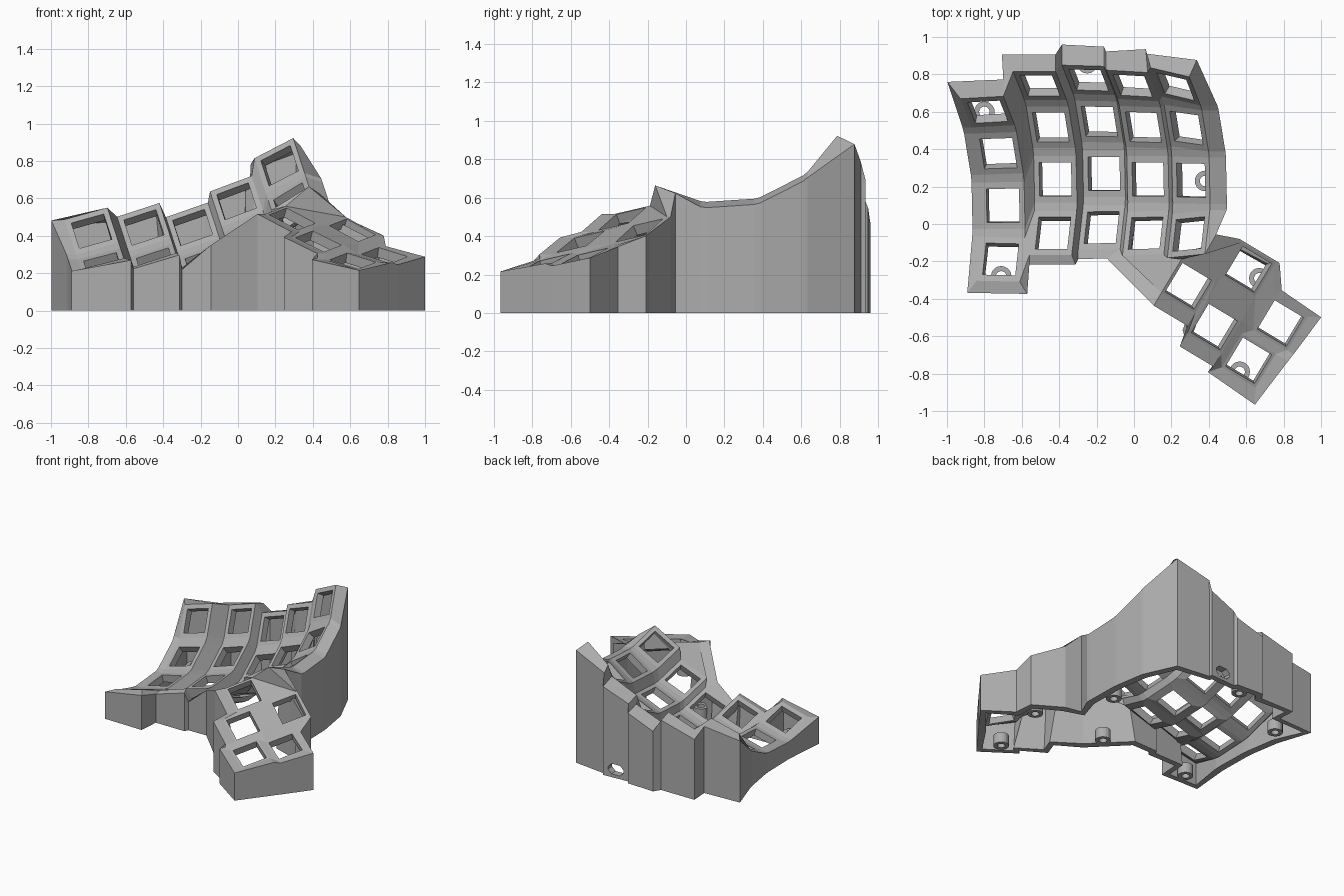
import bpy, bmesh
from math import radians, sin, cos, tau
from mathutils import Vector, Matrix

cube = bpy.data.objects.get("Cube")
if cube:
    bpy.data.objects.remove(cube, do_unlink=True)

grey = bpy.data.materials.new("matte grey")
grey.use_nodes = True
colour = (0.42, 0.42, 0.42, 1)
grey.diffuse_color = colour
grey.node_tree.nodes["Principled BSDF"].inputs["Base Color"].default_value = colour


def finish(bm, name):
    mesh = bpy.data.meshes.new(name)
    bm.to_mesh(mesh)
    bm.free()
    mesh.materials.append(grey)
    obj = bpy.data.objects.new(name, mesh)
    bpy.context.collection.objects.link(obj)
    return obj


def rot(degrees, axis):
    return Matrix.Rotation(radians(degrees), 3, axis)


bm = bmesh.new()
CORNERS = [(-1, -1), (1, -1), (1, 1), (-1, 1)]
HOLE = 0.09


def face(*verts):
    bm.faces.new(verts)


def key_plate(centre, x_axis, y_axis, half_x, half_y):
    """Square frame around a key hole; returns its four outer corners."""
    def ring(hx, hy):
        return [bm.verts.new(centre + x_axis * sx * hx + y_axis * sy * hy)
                for sx, sy in CORNERS]
    outer, inner = ring(half_x, half_y), ring(HOLE, HOLE)
    for i in range(4):
        j = (i + 1) % 4
        face(outer[i], outer[j], inner[j], inner[i])
    return outer


# Finger keys: five columns of four keys along a curved bowl
TENT, RADIUS = 18, 0.697
ROWS = [52, 28, 4, -20]                      # pitch, back to front
COLUMNS = [(-0.70, 0.05, 0.17, -4), (-0.42, 0.19, 0.19, 0), (-0.16, 0.22, 0.19, 2),
           (0.075, 0.19, 0.33, 4), (0.305, 0.185, 0.52, 15)]   # x, y, z, roll
tent = rot(-TENT, 'Y')
K = []
for x, y, z, roll in COLUMNS:
    column = []
    for pitch in ROWS:
        a = radians(pitch)
        centre = Vector((x, y, z)) + tent @ Vector((0, RADIUS * sin(a), RADIUS * (1 - cos(a))))
        turn = tent @ rot(pitch, 'X') @ rot(-roll, 'Y')
        column.append(key_plate(centre, turn.col[0], turn.col[1], 0.119, 0.125))
    K.append(column)

# Webs between finger keys
for c in range(5):
    for r in range(4):
        k = K[c][r]
        if r < 3:
            below = K[c][r + 1]
            face(below[3], below[2], k[1], k[0])
        if c < 4:
            right_key = K[c + 1][r]
            face(k[1], right_key[0], right_key[3], k[2])
            if r < 3:
                face(K[c][r + 1][2], K[c + 1][r + 1][3], right_key[0], k[1])

# Thumb keys on a turned, falling grid
U = Vector((0.857, -0.515, 0))
V = Vector((0.515, 0.857, 0))


def thumb(u, v, z, fall):
    return key_plate(U * u + V * v + Vector((0, 0, z)), U - Vector((0, 0, fall)),
                     V + Vector((0, 0, 0.2)), 0.105, 0.105)


A = thumb(0.42, -0.135, 0.49, 0.45)
B = thumb(0.65, 0.107, 0.43, 0.47)
C = thumb(0.652, -0.25, 0.37, 0.42)
D = thumb(0.945, -0.052, 0.295, 0.27)
E = thumb(0.902, -0.31, 0.265, 0.27)

# Webs between thumb keys
face(A[1], C[0], C[3], A[2])
face(A[2], C[3], B[0])
face(C[3], C[2], B[1], B[0])
face(A[3], A[2], B[0], B[3])
face(C[1], E[0], E[3], C[2])
face(E[3], E[2], D[1], D[0])
face(C[2], E[3], D[0])
face(B[1], D[0], D[3], B[2])
face(C[2], D[0], B[1])

# Bridge from the finger bowl to the thumb cluster
F2, F3, F4 = K[2][3], K[3][3], K[4][3]
face(F2[1], A[0], F3[0])
face(A[0], A[3], F3[1], F3[0])
face(A[3], F4[0], F3[1])
face(A[3], F4[1], F4[0])
face(A[3], B[3], F4[1])

# Rim: every border corner with its outward shift, anticlockwise
rim = {}


def border(vert, shift):
    rim[vert] = rim.get(vert, Vector()) + shift


left, right = Vector((-0.05, 0, 0)), Vector((0.09, 0, -0.03))
front, back = Vector((0, -0.05, -0.01)), Vector((0, 0.09, -0.03))
for r in range(4):
    border(K[0][r][3], left)
    border(K[0][r][0], left)
for c in range(3):
    border(K[c][3][0], front)
    border(K[c][3][1], front)
for vert in (A[0], A[1], C[0], C[1]):
    border(vert, V * -0.08)
border(E[0], V * -0.06 - U * 0.05)
border(E[1], V * -0.08 + U * 0.045)
border(E[2], U * 0.077)
border(D[1], U * 0.04)
border(D[2], U * 0.065 + V * 0.035)
border(D[3], U * 0.02 + V * 0.05)
border(B[2], U * 0.02 + V * 0.01)
border(B[3], U * -0.02 + V * 0.01)
border(F4[1], Vector((0.06, 0.105, -0.04)))
border(F4[2], right)
for r in (2, 1, 0):
    border(K[4][r][1], right)
    border(K[4][r][2], right if r else right * 0.45)
for c in range(4, -1, -1):
    border(K[c][0][2], back)
    border(K[c][0][3], back)

# Corners where one column stands proud of the next
border(K[0][0][3], Vector((-0.02, 0, 0.025)))
border(K[0][3][1], Vector((0.04, -0.015, 0)))
border(K[0][3][0], Vector((0, -0.015, 0)))
border(K[1][0][3], Vector((-0.06, 0, 0)))
border(K[1][3][1], Vector((0.02, 0, 0)))
border(F2[1], Vector((-0.07, 0, 0.05)))
border(K[2][0][2], Vector((0, 0.015, 0)))
border(K[2][0][3], Vector((0, 0.02, 0)))
border(K[3][0][2], Vector((-0.01, 0.035, 0)))
border(K[3][0][3], Vector((0, 0.01, 0)))
border(K[4][0][3], Vector((-0.02, -0.015, 0)))

# Sloping rim and upright walls down to the floor
edge = list(rim)
upper = [bm.verts.new(v.co + rim[v]) for v in edge]
lower = [bm.verts.new((v.co.x, v.co.y, 0)) for v in upper]


def wall_with_slot(p, q, q_top, p_top):
    """Wall panel with a rounded cable slot near its foot."""
    along = q.co - p.co
    length = along.length
    mid, half, low, high, cut = length * 0.5, 0.065, 0.025, 0.105, 0.03
    t0, t1 = mid - half, mid + half
    points = [(t0, low + cut), (t0 + cut, low), (t1 - cut, low), (t1, low + cut),
              (t1, high - cut), (t1 - cut, high), (t0 + cut, high), (t0, high - cut)]
    slot = [bm.verts.new(p.co + along * (t / length) + Vector((0, 0, z))) for t, z in points]
    outer = [p, q, q_top, p_top]
    for i in range(4):
        face(outer[i], slot[2 * i + 1], slot[2 * i])
        face(outer[i], outer[(i + 1) % 4], slot[(2 * i + 2) % 8], slot[2 * i + 1])


for i in range(len(edge)):
    j = (i + 1) % len(edge)
    face(edge[i], upper[i], upper[j], edge[j])
    if edge[i] is K[3][0][2]:
        wall_with_slot(lower[i], lower[j], upper[j], upper[i])
    else:
        face(upper[i], lower[i], lower[j], upper[j])

bmesh.ops.recalc_face_normals(bm, faces=bm.faces[:])
bm.faces.ensure_lookup_table()
if bm.faces[0].normal.z < 0:
    bmesh.ops.reverse_faces(bm, faces=bm.faces[:])
shell = finish(bm, "keyboard_shell")
solid = shell.modifiers.new("thickness", 'SOLIDIFY')
solid.thickness = 0.055
solid.offset = -1

# Screw posts inside the foot of the walls
POSTS = [(-0.80, 0.60), (-0.71, -0.28), (-0.25, 0.86), (0.38, 0.23),
         (0.67, -0.29), (0.565, -0.79), (0.06, -0.27)]
SIDES = 20
for n, (x, y) in enumerate(POSTS):
    bm = bmesh.new()
    profile = [(0.055, 0), (0.055, 0.08), (0.028, 0.08), (0.028, 0)]
    rings = [[bm.verts.new((x + rad * cos(tau * s / SIDES), y + rad * sin(tau * s / SIDES), z))
              for s in range(SIDES)] for rad, z in profile]
    for i in range(4):
        a, b = rings[i], rings[(i + 1) % 4]
        for s in range(SIDES):
            t = (s + 1) % SIDES
            face(a[s], a[t], b[t], b[s])
    bmesh.ops.recalc_face_normals(bm, faces=bm.faces[:])
    finish(bm, "screw_post_%d" % (n + 1))
